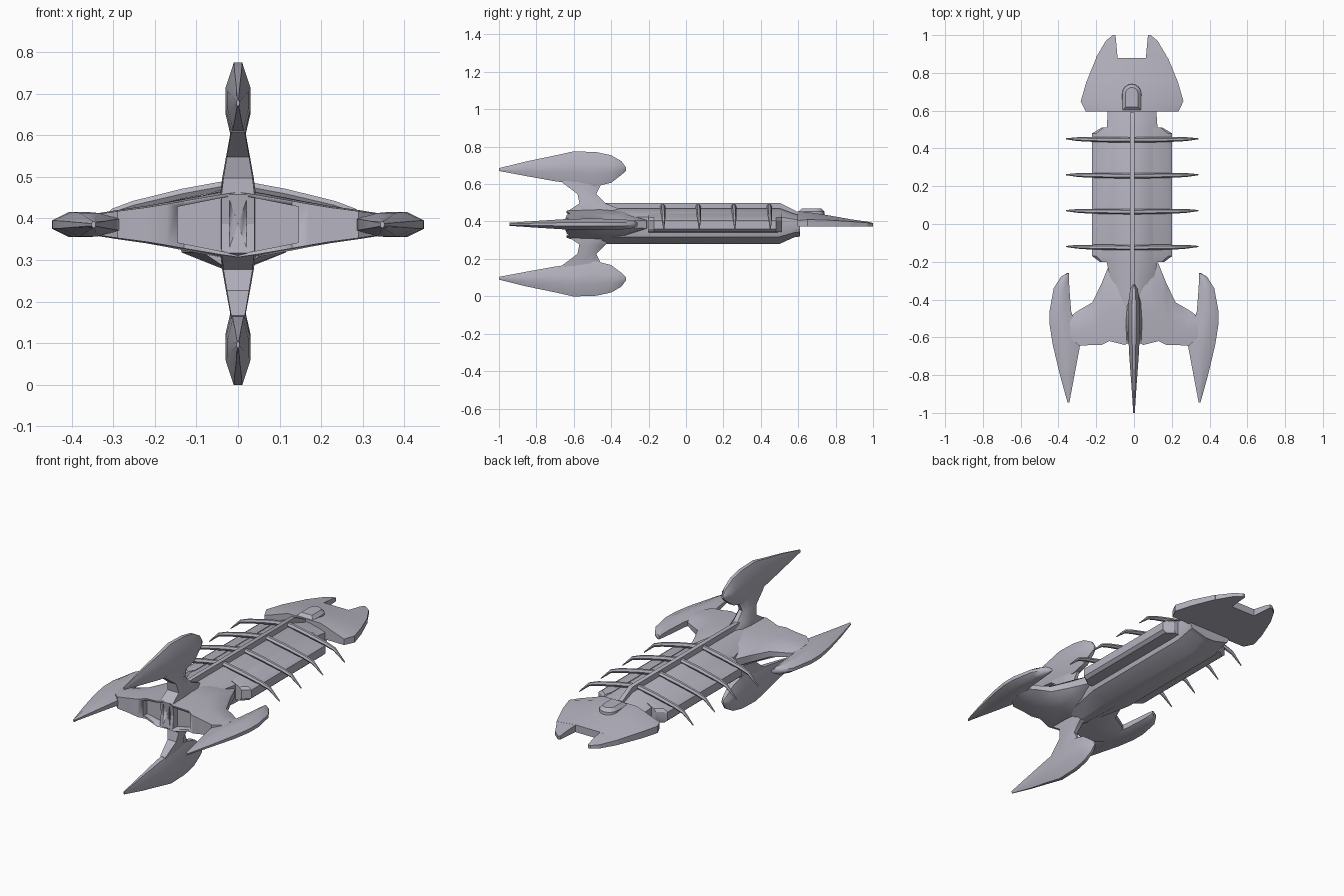
import bpy, bmesh, math
from mathutils import Vector

if "Cube" in bpy.data.objects:
    bpy.data.objects.remove(bpy.data.objects["Cube"], do_unlink=True)

hull_grey = bpy.data.materials.new("lavender_grey")
hull_grey.use_nodes = True
colour = (0.46, 0.45, 0.52, 1)
hull_grey.diffuse_color = colour
hull_grey.node_tree.nodes["Principled BSDF"].inputs["Base Color"].default_value = colour

AXIS = 0.385    # height of the long axis
OFF = -0.01     # sideways offset of hull and head


def loft(name, rings, smooth=35):
    """Skin a row of equal rings and cap both ends."""
    bm = bmesh.new()
    rows = [[bm.verts.new(p) for p in ring] for ring in rings]
    n = len(rows[0])
    for a, b in zip(rows, rows[1:]):
        for i in range(n):
            j = (i + 1) % n
            bm.faces.new((a[i], a[j], b[j], b[i]))
    bm.faces.new(rows[0])
    bm.faces.new(rows[-1])
    bmesh.ops.recalc_face_normals(bm, faces=bm.faces)
    mesh = bpy.data.meshes.new(name)
    bm.to_mesh(mesh)
    bm.free()
    mesh.materials.append(hull_grey)
    ob = bpy.data.objects.new(name, mesh)
    bpy.context.collection.objects.link(ob)
    bpy.ops.object.select_all(action='DESELECT')
    ob.select_set(True)
    bpy.context.view_layer.objects.active = ob
    bpy.ops.object.shade_smooth_by_angle(angle=math.radians(smooth))
    return ob


def mirrored(half):
    """Close a half section (x, z) across x = 0."""
    return half + [(-x, z) for x, z in reversed(half)]


# Radial placements: (distance from axis, y, sideways) to world
PLACE = {
    "left": lambda r, y, w: (r, y, AXIS + w),
    "right": lambda r, y, w: (-r, y, AXIS + w),
    "upper": lambda r, y, w: (w, y, AXIS + 0.002 + r),
    "lower": lambda r, y, w: (w, y, AXIS + 0.002 - r),
}


def pod(name, stations, place):
    rings = []
    for y, inner, outer, w in stations:
        low = inner + (outer - inner) * 0.35
        high = inner + (outer - inner) * 0.65
        half = [(outer, w * 0.33), (high, w), (low, w), (inner, w * 0.5)]
        ring = half + [(r, -s) for r, s in reversed(half)]
        rings.append([place(r, y, s) for r, s in ring])
    return loft(name, rings, 40)


def web(name, stations, place):
    rings = []
    for r, front, back, w in stations:
        half = [(front, w * 0.35), (front * 0.72 + back * 0.28, w * 0.85),
                (front * 0.4 + back * 0.6, w), (back, w * 0.92)]
        ring = half + [(y, -s) for y, s in reversed(half)]
        rings.append([place(r, y, s) for y, s in ring])
    return loft(name, rings, 40)


# Tail: four webs, each carrying a swept pod
tall_pod = [(-1, .283, .298, .004), (-.85, .255, .335, .014), (-.7, .228, .366, .025),
            (-.6, .215, .388, .03), (-.48, .2, .384, .03), (-.4, .22, .367, .028),
            (-.345, .262, .335, .02), (-.32, .285, .3, .006)]
side_pod = [(-.945, .342, .352, .008), (-.8, .315, .392, .018), (-.64, .285, .43, .028),
            (-.54, .31, .446, .03), (-.46, .333, .447, .03), (-.34, .342, .425, .027),
            (-.28, .345, .387, .02), (-.26, .345, .355, .01)]
tall_web = [(0, -.25, -.62, .043), (.07, -.33, -.63, .043), (.11, -.43, -.57, .038),
            (.16, -.48, -.58, .029), (.22, -.45, -.66, .018), (.27, -.42, -.62, .015)]
side_web = [(0, -.2, -.62, .085), (.05, -.2, -.64, .077), (.13, -.21, -.62, .062),
            (.17, -.31, -.64, .054), (.22, -.415, -.64, .045),
            (.29, -.455, -.645, .035), (.34, -.49, -.6, .027)]
side_webs = []
for side, place in PLACE.items():
    tall = side in ("upper", "lower")
    pod(side + "_pod", tall_pod if tall else side_pod, place)
    w = web(side + "_web", tall_web if tall else side_web, place)
    if not tall:
        side_webs.append((w, place))

# Recessed exhaust panels in the rear of the side webs
for ob, place in side_webs:
    outline = [(.02, .068), (.145, .043), (.145, -.043), (.02, -.068)]
    cutter = loft("exhaust_cutter", [[place(r, y, s) for r, s in outline] for y in (-.75, -.59)])
    cutter.hide_render = True
    mod = ob.modifiers.new("exhaust", 'BOOLEAN')
    mod.operation = 'DIFFERENCE'
    mod.object = cutter
    bpy.context.view_layer.objects.active = ob
    bpy.ops.object.modifier_apply(modifier=mod.name)
    bpy.data.objects.remove(cutter, do_unlink=True)

# Central hull, tapering into the neck
section = mirrored([(.03, .28), (.125, .318), (.135, .35), (.135, .425), (.1, .445), (.03, .47)])


def hull_ring(y, sx, sz):
    return [(OFF + x * sx, y, AXIS + (z - AXIS) * sz) for x, z in section]


loft("hull", [hull_ring(-.45, .6, 1), hull_ring(-.2, 1, 1), hull_ring(.5, 1, 1),
              hull_ring(.58, .96, .66), hull_ring(.61, .96, .62)], 25)

# Spine ridge along the top
loft("spine", [[(OFF + s * .012, y, z) for s, z in ((-1, .42), (1, .42), (1, top), (-1, top))]
               for y, top in ((-.5, .49), (-.43, .5), (.5, .5), (.59, .455))])

# Long side bars with chamfered ends
bar = [(.11, .34), (.195, .345), (.212, .36), (.212, .405), (.19, .42), (.11, .442)]
for name, s in (("left_bar", 1), ("right_bar", -1)):
    loft(name, [[(OFF + s * (.11 + (x - .11) * k), y, z) for x, z in bar]
                for y, k in ((-.2, .6), (-.17, 1), (.48, 1), (.51, .5))], 25)

# Four pairs of bent, tapering legs
leg_path = [(0, .482, .014), (.12, .46, .014), (.24, .432, .012), (.29, .415, .01), (.35, .36, .003)]
for i in range(4):
    y = -.125 + i * .19
    for name, s in (("left_leg", 1), ("right_leg", -1)):
        rings = []
        for k, (x, z, t) in enumerate(leg_path):
            sweep = .006 * k / 4
            rings.append([(OFF + s * (x + t * .4 * c), y + sweep + t * a, z + t * c)
                          for a, c in ((-1, 0), (-.5, .8), (.5, .8), (1, 0), (.5, -.8), (-.5, -.8))])
        loft(f"{name}_{i + 1}", rings, 50)

# Head plate: flat below, ridged above
head = [(.595, .245, .1, .405, .455), (.65, .272, .1, .41, .45), (.75, .243, .095, .408, .435),
        (.88, .19, .08, .4, .412)]
loft("head", [[(OFF + x, y, z) for x, z in mirrored([(w, .372), (w, rim), (flat, top)])]
              for y, w, flat, rim, top in head], 20)

# Two prongs at the tip of the head
for name, s in (("left_prong", 1), ("right_prong", -1)):
    loft(name, [[(OFF - .002 + s * x, y, z) for x, z in ((a, .372), (b, .372), (b, rim), (a, top))]
                for y, a, b, rim, top in ((.88, .075, .19, .4, .412), (.97, .083, .137, .393, .399),
                                          (1.0, .086, .1, .39, .392))], 20)

# Rounded canopy on the head
arch = [(-1, 0), (1, 0)] + [(math.cos(math.pi * i / 8), math.sin(math.pi * i / 8)) for i in range(9)]


def canopy_ring(z, r, back):
    pts = [(-r, back), (r, back)]
    pts += [(r * c, .69 + r * n) for c, n in arch[2:]]
    return [(OFF - .002 + x, y, z) for x, y in pts]


loft("canopy", [canopy_ring(.42, .052, .6), canopy_ring(.452, .05, .6),
                canopy_ring(.47, .033, .62)], 30)
